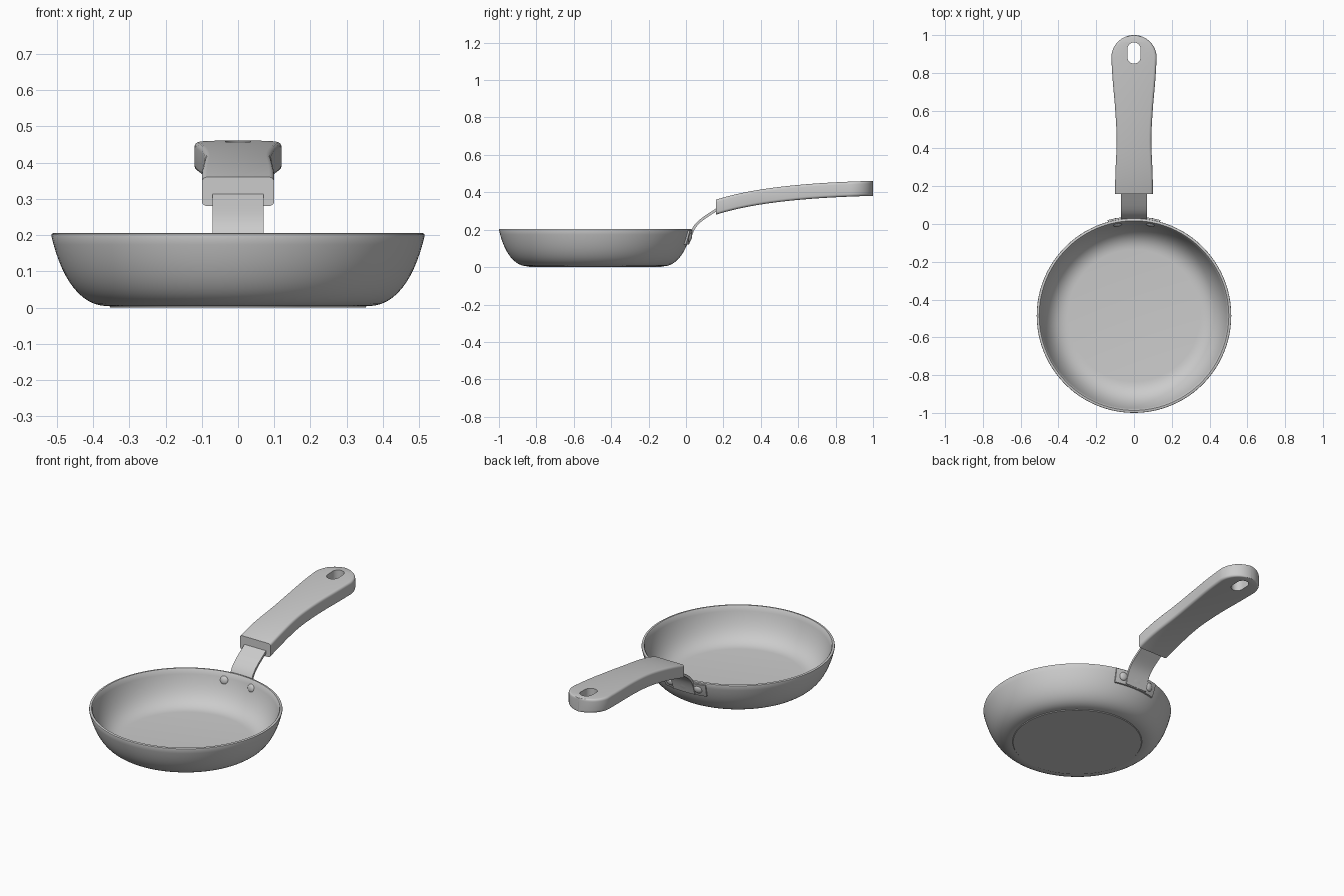
import bpy, bmesh, math
from mathutils import Vector, Matrix
from mathutils.geometry import interpolate_bezier

cube = bpy.data.objects.get("Cube")
if cube:
    bpy.data.objects.remove(cube, do_unlink=True)

grey = bpy.data.materials.new("plain_grey")
grey.use_nodes = True
grey.diffuse_color = (0.6, 0.6, 0.6, 1)
grey.node_tree.nodes["Principled BSDF"].inputs["Base Color"].default_value = (0.6, 0.6, 0.6, 1)

PAN_Y = -0.485


def make(name, bm, angle=35):
    bmesh.ops.remove_doubles(bm, verts=bm.verts, dist=1e-5)
    bmesh.ops.recalc_face_normals(bm, faces=bm.faces)
    mesh = bpy.data.meshes.new(name)
    bm.to_mesh(mesh)
    bm.free()
    obj = bpy.data.objects.new(name, mesh)
    bpy.context.collection.objects.link(obj)
    mesh.materials.append(grey)
    bpy.ops.object.select_all(action='DESELECT')
    obj.select_set(True)
    bpy.context.view_layer.objects.active = obj
    bpy.ops.object.shade_smooth_by_angle(angle=math.radians(angle))
    return obj


def loft(rings, closed=True, cap=False):
    """Skin a list of equal-length point rings."""
    bm = bmesh.new()
    rows = [[bm.verts.new(p) for p in ring] for ring in rings]
    n = len(rows[0])
    for a, b in zip(rows, rows[1:]):
        for i in range(n if closed else n - 1):
            j = (i + 1) % n
            bm.faces.new((a[i], a[j], b[j], b[i]))
    if cap:
        bm.faces.new(rows[0])
        bm.faces.new(rows[-1])
    return bm


def turned(profile, start, end, steps):
    """Rings of an (r, z) profile turned about the pan axis; angle 0 faces the handle."""
    rings = []
    for k in range(steps + 1):
        a = start + (end - start) * k / steps
        rings.append([(r * math.sin(a), PAN_Y + r * math.cos(a), z) for r, z in profile])
    return rings


def curve(a, b, c, d, n=14):
    pts = interpolate_bezier(*[Vector((*p, 0)) for p in (a, b, c, d)], n)
    return [(p.x, p.y) for p in pts]


# Pan: one thin-walled turned profile with a shallow foot and rounded lip
outer = curve((0.36, 0.004), (0.44, 0.004), (0.49, 0.09), (0.515, 0.198))
inner = curve((0.498, 0.2), (0.474, 0.09), (0.43, 0.02), (0.35, 0.018))
profile = ([(0, 0), (0.352, 0), (0.355, 0.004)] + outer
           + [(0.514, 0.203), (0.51, 0.205), (0.502, 0.205)] + inner + [(0, 0.018)])
make("pan_body", loft(turned(profile, 0, 2 * math.pi, 96), closed=False))


def wall(z):
    for (r0, z0), (r1, z1) in zip(outer, outer[1:]):
        if z0 <= z <= z1:
            return r0 + (r1 - r0) * (z - z0) / (z1 - z0)
    return outer[-1][0]


# Mounting plate hugging the outside of the wall
heights = [0.12 + 0.075 * i / 5 for i in range(6)]
plate = [(wall(z) - 0.004, z) for z in heights] + [(wall(z) + 0.01, z) for z in reversed(heights)]
make("mounting_plate", loft(turned(plate, -0.27, 0.27, 14), cap=True))

# Rivet heads, domed, inside and outside the wall
for side in (-1, 1):
    a = side * 0.18
    radial = Vector((math.sin(a), math.cos(a), -0.22)).normalized()
    for place, offset, sign in (("outer", 0.008, 1), ("inner", -0.014, -1)):
        r = wall(0.16) + offset
        centre = Vector((r * math.sin(a), PAN_Y + r * math.cos(a), 0.16))
        bm = bmesh.new()
        turn = (radial * sign).to_track_quat('Z', 'Y').to_matrix().to_4x4()
        bmesh.ops.create_uvsphere(bm, u_segments=20, v_segments=12, radius=0.024,
                                  matrix=Matrix.Translation(centre) @ turn @ Matrix.Diagonal((1, 1, 0.5, 1)))
        make(f"{place}_rivet_{'left' if side > 0 else 'right'}", bm, 60)

# Strap: bent metal strip from the plate up into the handle
path = curve((0.012, 0.125), (0.045, 0.25), (0.06, 0.235), (0.22, 0.345), 18)
rings = []
for i, (y, z) in enumerate(path):
    p, q = path[max(i - 1, 0)], path[min(i + 1, len(path) - 1)]
    normal = Vector((p[1] - q[1], q[0] - p[0])).normalized() * 0.007
    rings.append([(sx * 0.07, y + s * normal.x, z + s * normal.y)
                  for sx, s in ((-1, -1), (1, -1), (1, 1), (-1, 1))])
make("strap", loft(rings, cap=True))

# Handle: rounded-box sections along a gentle arch, ending in a half round
END_Y, END_R = 0.88, 0.12
top = curve((0.16, 0.36), (0.36, 0.425), (0.65, 0.452), (1.0, 0.461), 60)
waist = [(0.16, 0.1), (0.24, 0.1), (0.45, 0.09), (0.62, 0.1), (0.78, 0.115), (0.88, 0.12)]


def blend(table, y):
    for (y0, v0), (y1, v1) in zip(table, table[1:]):
        if y <= y1:
            t = (y - y0) / (y1 - y0)
            return v0 + (v1 - v0) * t
    return table[-1][1]


def smooth_width(y):
    return sum(blend(waist, min(max(y + d * 0.02, 0.16), END_Y)) for d in range(-3, 4)) / 7


def section(y, w):
    zt = blend(top, y)
    zb, rad = zt - 0.08, min(0.014, w)
    ring = []
    for q, (sx, z) in enumerate(((1, zt - 0.014), (-1, zt - 0.014), (-1, zb + 0.014), (1, zb + 0.014))):
        for k in range(5):
            a = math.pi / 2 * (q + k / 4)
            ring.append((sx * (w - rad) + rad * math.cos(a), y, z + 0.014 * math.sin(a)))
    return ring


stations = [(0.16 + (END_Y - 0.16) * i / 30, None) for i in range(30)]
rings = [section(y, smooth_width(y)) for y, _ in stations]
for k in range(17):
    a = math.radians(88.5) * k / 16
    rings.append(section(END_Y + END_R * math.sin(a), END_R * math.cos(a)))
handle = make("handle", loft(rings, cap=True), 40)

# Hanging hole cut through the handle
slot = []
for k in range(32):
    a = 2 * math.pi * (k + 0.5) / 32
    slot.append((0.035 * math.cos(a), 0.905 + 0.035 * math.sin(a) + math.copysign(0.021, math.sin(a))))
cutter = make("hole_cutter", loft([[(x, y, z) for x, y in slot] for z in (0.3, 0.55)], cap=True))
cutter.hide_render = True
cut = handle.modifiers.new("hanging_hole", 'BOOLEAN')
cut.operation, cut.solver, cut.object = 'DIFFERENCE', 'EXACT', cutter
bpy.context.view_layer.objects.active = handle
# cut first, then keep hard edges by angle
bpy.ops.object.modifier_apply(modifier=cut.name)
bpy.data.objects.remove(cutter, do_unlink=True)
bpy.ops.object.select_all(action='DESELECT')
handle.select_set(True)
bpy.ops.object.shade_smooth_by_angle(angle=math.radians(40))
